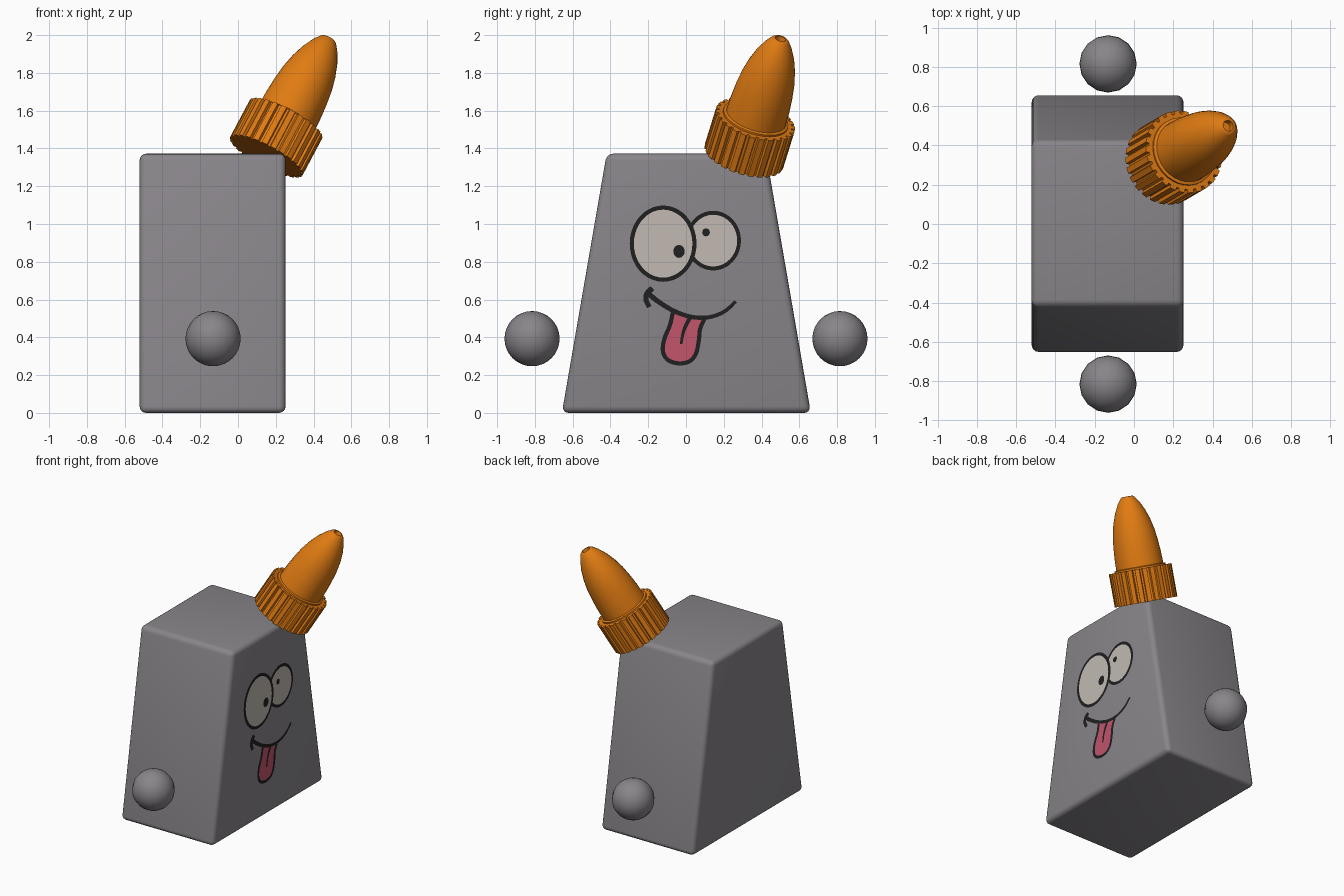
import bpy, bmesh, math
from mathutils import Vector, Matrix

if "Cube" in bpy.data.objects:
    bpy.data.objects.remove(bpy.data.objects["Cube"])


def material(name, r, g, b):
    m = bpy.data.materials.new(name)
    m.diffuse_color = (r, g, b, 1)
    m.use_nodes = True
    m.node_tree.nodes["Principled BSDF"].inputs["Base Color"].default_value = m.diffuse_color
    return m


GREY = material("warm grey", 0.25, 0.235, 0.255)
ORANGE = material("orange", 0.75, 0.2, 0.006)
BLACK = material("black", 0.014, 0.014, 0.014)
CREAM = material("cream", 0.54, 0.49, 0.45)
PINK = material("pink", 0.54, 0.09, 0.15)


def finish(name, bm, mat, angle=None, fix_normals=True):
    if fix_normals:
        bmesh.ops.recalc_face_normals(bm, faces=bm.faces)
    me = bpy.data.meshes.new(name)
    bm.to_mesh(me)
    bm.free()
    me.materials.append(mat)
    ob = bpy.data.objects.new(name, me)
    bpy.context.collection.objects.link(ob)
    if angle:
        bpy.ops.object.select_all(action='DESELECT')
        ob.select_set(True)
        bpy.context.view_layer.objects.active = ob
        bpy.ops.object.shade_smooth_by_angle(angle=math.radians(angle))
    return ob


# Body: tapered block with rounded edges
FACE_X = 0.252
bm = bmesh.new()
profile = [(-0.657, 0), (0.661, 0), (0.424, 1.372), (-0.42, 1.372)]
f = bm.faces.new([bm.verts.new((-0.521, y, z)) for y, z in profile])
ext = bmesh.ops.extrude_face_region(bm, geom=[f])
bmesh.ops.translate(bm, vec=(FACE_X + 0.521, 0, 0),
                    verts=[v for v in ext["geom"] if isinstance(v, bmesh.types.BMVert)])
bmesh.ops.bevel(bm, geom=bm.edges[:], offset=0.035, segments=4,
                profile=0.5, affect='EDGES')
finish("body", bm, GREY, 40)

# Hands: floating balls on both sides
for name, side in (("front_hand", -1), ("back_hand", 1)):
    bm = bmesh.new()
    bmesh.ops.create_uvsphere(bm, u_segments=16, v_segments=16, radius=0.146,
                              matrix=Matrix.Translation((-0.132, side * 0.815, 0.393)))
    finish(name, bm, GREY, 60)

# Cap: frame tilted from collar base to nozzle tip
base, tip = Vector((0.15, 0.307, 1.359)), Vector((0.48, 0.5, 1.98))
cap_frame = Matrix.Translation(base) @ (tip - base).to_track_quat('Z', 'Y').to_matrix().to_4x4()

# Ribbed collar
TEETH = 26
bm = bmesh.new()
rings = []
for z in (0, 0.23):
    ring = []
    for i in range(TEETH):
        for part, r in ((0.0, 0.217), (0.58, 0.217), (0.66, 0.199), (0.92, 0.199)):
            a = 2 * math.pi * (i + part) / TEETH
            ring.append(bm.verts.new((r * math.cos(a), r * math.sin(a), z)))
    rings.append(ring)
n = len(rings[0])
for i in range(n):
    j = (i + 1) % n
    bm.faces.new((rings[0][i], rings[0][j], rings[1][j], rings[1][i]))
bm.faces.new(rings[0][::-1])
bm.faces.new(rings[1])
bm.transform(cap_frame)
finish("cap_collar", bm, ORANGE, 20)

# Nozzle: bullet profile turned round the cap axis, with a small hole
nozzle = [(0.178, 0.225), (0.178, 0.24), (0.163, 0.245), (0.161, 0.32), (0.155, 0.40),
          (0.145, 0.48), (0.128, 0.555), (0.104, 0.625), (0.074, 0.685), (0.048, 0.722),
          (0.038, 0.73), (0.028, 0.73), (0.025, 0.70), (0, 0.70)]
bm = bmesh.new()
verts = [bm.verts.new((r, 0, z)) for r, z in nozzle]
edges = [bm.edges.new(p) for p in zip(verts, verts[1:])]
bmesh.ops.spin(bm, geom=verts + edges, axis=(0, 0, 1), cent=(0, 0, 0),
               angle=2 * math.pi, steps=32)
bmesh.ops.remove_doubles(bm, verts=bm.verts, dist=0.0005)
bm.transform(cap_frame)
finish("cap_nozzle", bm, ORANGE, 40)


# Face details: thin layers stacked on the body's +x side
def smooth_path(pts, steps=6):
    """Open Catmull-Rom curve through 2D points."""
    p = [Vector(q) for q in pts]
    p = [2 * p[0] - p[1]] + p + [2 * p[-1] - p[-2]]
    out = []
    for a, b, c, d in zip(p, p[1:], p[2:], p[3:]):
        for k in range(steps):
            t = k / steps
            out.append(0.5 * (2 * b + (c - a) * t + (2 * a - 5 * b + 4 * c - d) * t * t
                              + (3 * b - a - 3 * c + d) * t ** 3))
    return out + [p[-2]]


def plate(name, pts, layer, mat):
    bm = bmesh.new()
    x = FACE_X + layer * 0.0013
    bm.faces.new([bm.verts.new((x, p[0], p[1])) for p in pts])
    return finish(name, bm, mat, fix_normals=False)


def oval(name, y, z, ry, rz, layer, mat):
    ring = [2 * math.pi * i / 40 for i in range(40)]
    plate(name, [(y + ry * math.cos(a), z + rz * math.sin(a)) for a in ring], layer, mat)


def stroke(name, pts, start, end, layer):
    """Black line whose width runs from start to end."""
    path = smooth_path(pts)
    left, right = [], []
    for i, p in enumerate(path):
        d = (path[min(i + 1, len(path) - 1)] - path[max(i - 1, 0)]).normalized()
        w = (start + (end - start) * i / (len(path) - 1)) / 2
        side = Vector((-d.y, d.x)) * w
        left.append(p + side)
        right.append(p - side)
    bm = bmesh.new()
    x = FACE_X + layer * 0.0013
    rows = [[bm.verts.new((x, p.x, p.y)) for p in row] for row in (right, left)]
    for i in range(len(path) - 1):
        bm.faces.new((rows[0][i], rows[0][i + 1], rows[1][i + 1], rows[1][i]))
    finish(name, bm, BLACK, fix_normals=False)


# Eyes
oval("small_eye_rim", 0.144, 0.912, 0.147, 0.158, 1, BLACK)
oval("small_eye_white", 0.144, 0.912, 0.127, 0.137, 2, CREAM)
oval("big_eye_rim", -0.121, 0.896, 0.177, 0.202, 3, BLACK)
oval("big_eye_white", -0.121, 0.896, 0.155, 0.18, 4, CREAM)
oval("small_eye_pupil", 0.106, 0.956, 0.02, 0.021, 5, BLACK)
oval("big_eye_pupil", -0.037, 0.855, 0.03, 0.034, 5, BLACK)

# Tongue and mouth
tongue = [(-0.07, 0.53), (-0.085, 0.465), (-0.115, 0.39), (-0.122, 0.325), (-0.095, 0.28),
          (-0.038, 0.262), (0.02, 0.274), (0.053, 0.315), (0.068, 0.385), (0.075, 0.445),
          (0.1, 0.503)]
plate("tongue", smooth_path(tongue), 1, PINK)
stroke("tongue_outline", tongue, 0.022, 0.022, 2)
stroke("tongue_groove", [(0.022, 0.505), (-0.002, 0.46), (-0.016, 0.42), (-0.026, 0.365)],
       0.022, 0.014, 3)
stroke("mouth", [(-0.2, 0.632), (-0.145, 0.588), (-0.065, 0.54), (0.03, 0.508),
                 (0.125, 0.507), (0.205, 0.538), (0.263, 0.59)], 0.028, 0.018, 4)
stroke("mouth_corner", [(-0.178, 0.66), (-0.205, 0.634), (-0.212, 0.6), (-0.194, 0.56)],
       0.03, 0.026, 5)
